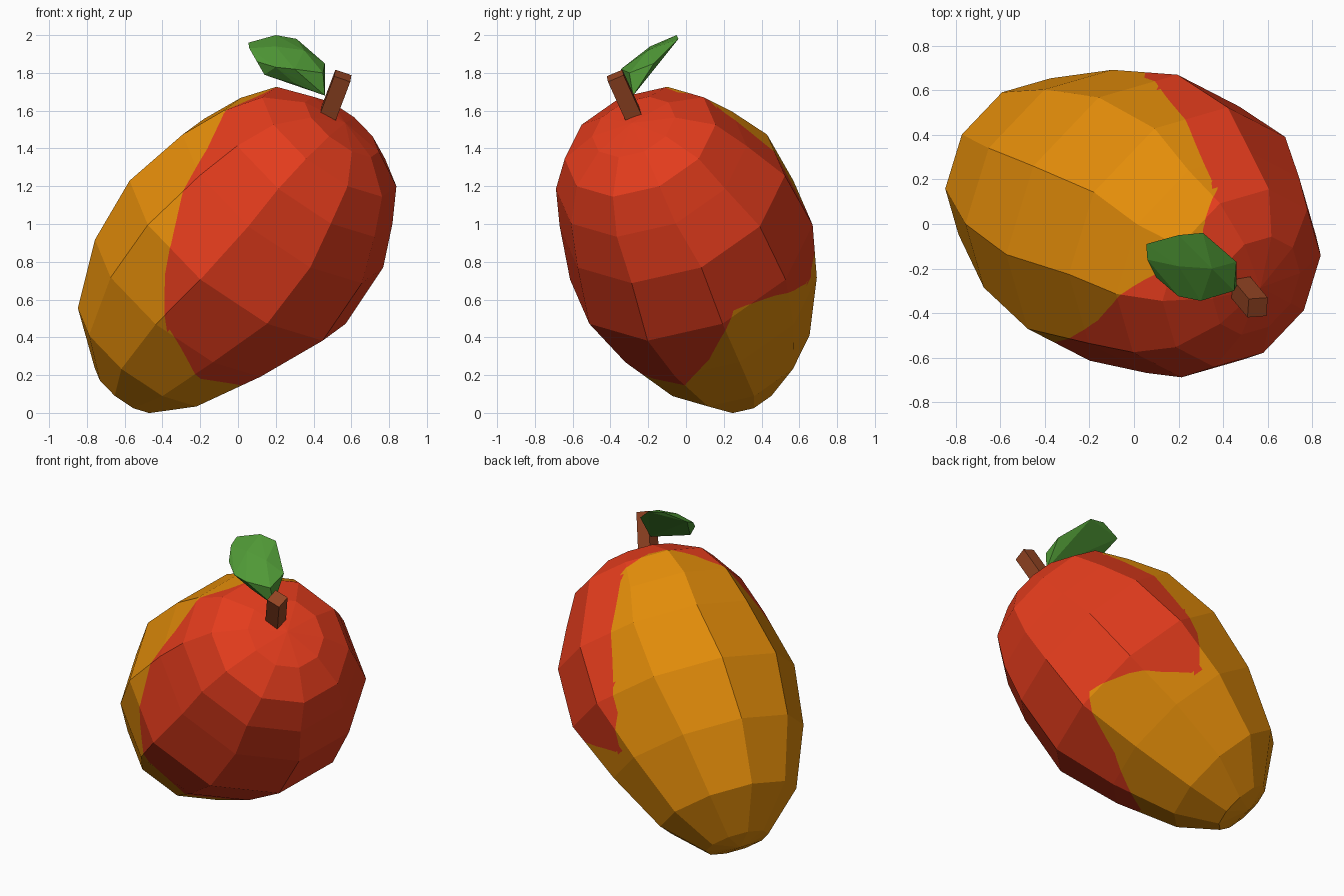
import bpy, bmesh, math
from mathutils import Matrix, Vector

cube = bpy.data.objects.get("Cube")
if cube:
    bpy.data.objects.remove(cube, do_unlink=True)


def material(name, rgb):
    m = bpy.data.materials.new(name)
    m.use_nodes = True
    m.diffuse_color = (*rgb, 1)
    m.node_tree.nodes["Principled BSDF"].inputs["Base Color"].default_value = (*rgb, 1)
    return m


RED = material("ripe red", (0.77, 0.045, 0.012))
YELLOW = material("golden yellow", (0.77, 0.265, 0.003))
GREEN = material("leaf green", (0.08, 0.32, 0.037))
BROWN = material("stem brown", (0.30, 0.06, 0.017))


def finish(bm, name, *mats):
    bmesh.ops.recalc_face_normals(bm, faces=bm.faces[:])
    mesh = bpy.data.meshes.new(name)
    bm.to_mesh(mesh)
    bm.free()
    for m in mats:
        mesh.materials.append(m)
    obj = bpy.data.objects.new(name, mesh)
    bpy.context.collection.objects.link(obj)
    return obj


# Fruit body: ten-sided egg around its own axis (height, radius, shift back, shift up)
SIDES = 10
PROFILE = [(-1.01, 0.198, 0, -0.02), (-0.79, 0.43, 0, 0.03), (-0.41, 0.60, 0, 0.03),
           (-0.02, 0.70, 0.02, 0), (0.36, 0.65, 0.04, 0), (0.61, 0.55, 0, 0),
           (0.80, 0.435, 0, 0), (0.91, 0.24, 0, 0)]
bm = bmesh.new()
rings = []
for s, r, back, up in PROFILE:
    angles = [math.tau * i / SIDES for i in range(SIDES)]
    rings.append([bm.verts.new((back + r * math.sin(a), up + r * math.cos(a), s))
                  for a in angles])
bottom, top = bm.verts.new((0, 0, -1.05)), bm.verts.new((0, 0, 0.94))
for i in range(SIDES):
    j = (i + 1) % SIDES
    for lo, hi in zip(rings, rings[1:]):
        bm.faces.new((lo[i], lo[j], hi[j], hi[i]))
    bm.faces.new((bottom, rings[0][j], rings[0][i]))
    bm.faces.new((top, rings[-1][i], rings[-1][j]))

# Blush line: (angle around the fruit, height up to which it is yellow)
BLUSH = [(-180, -.52), (-147, -.57), (-109, -.37), (-94, -.18), (-86, 0), (-59, .43),
         (-40, .60), (-20, .75), (0, .81), (17, .82), (39, .75), (45, .64), (56, .28),
         (63, -.1), (80, -.34), (100, -.2), (111, -.1), (135, .02), (147, -.15),
         (153, -.29), (180, -.52)]


def blush(p):
    a = math.degrees(math.atan2(p.x, p.y))
    for (a0, s0), (a1, s1) in zip(BLUSH, BLUSH[1:]):
        if a <= a1:
            return p.z - s0 - (s1 - s0) * (a - a0) / (a1 - a0)
    return p.z - BLUSH[-1][1]


# Cut the skin along the blush line, then colour each side
bmesh.ops.subdivide_edges(bm, edges=bm.edges[:], cuts=4, use_grid_fill=True)
bmesh.ops.triangulate(bm, faces=bm.faces[:])
cuts = []
for e in bm.edges[:]:
    f0, f1 = (blush(v.co) for v in e.verts)
    if f0 * f1 < 0:
        cuts.append(bmesh.utils.edge_split(e, e.verts[0], f0 / (f0 - f1))[1])
bmesh.ops.connect_verts(bm, verts=cuts)
for f in bm.faces:
    f.material_index = int(blush(f.calc_center_median()) < 0)

# Lean the fruit: its back, upper and long axes
LEAN = Matrix(((0.505, 0.857, 0), (-0.643, 0.331, 0.669), (0.604, -0.31, 0.713))).transposed()
bm.transform(Matrix.Translation((0, 0.005, 0.865)) @ LEAN.to_4x4())
finish(bm, "fruit_body", RED, YELLOW)

# Stem: square peg sunk into the top of the fruit
base, tip = Vector((0.455, -0.255, 1.52)), Vector((0.555, -0.375, 1.785))
axis = tip - base
bm = bmesh.new()
bmesh.ops.create_cube(bm, size=1)
bm.transform(Matrix.Translation((base + tip) / 2)
             @ Vector((0, 0, 1)).rotation_difference(axis).to_matrix().to_4x4()
             @ Matrix.Diagonal((0.09, 0.09, axis.length, 1)))
finish(bm, "stem", BROWN)

# Leaf: thick faceted blade
LEAF_ENDS = [(.46, -.28, 1.68), (.055, -.09, 1.96), (.06, -.16, 1.93)]
LEAF_BACK = [(.20, -.05, 2.0), (.31, -.04, 1.98), (.46, -.17, 1.85)]
LEAF_RIDGE = [(.20, -.19, 1.94), (.35, -.20, 1.92)]
LEAF_FRONT = [(.45, -.30, 1.80), (.30, -.345, 1.82), (.20, -.325, 1.83), (.10, -.24, 1.86)]
LEAF_UNDER = [(.30, -.285, 1.745), (.14, -.245, 1.79)]
bm = bmesh.new()
for p in LEAF_ENDS + LEAF_BACK + LEAF_RIDGE + LEAF_FRONT + LEAF_UNDER:
    bm.verts.new(p)
bmesh.ops.convex_hull(bm, input=bm.verts[:])
finish(bm, "leaf", GREEN)
